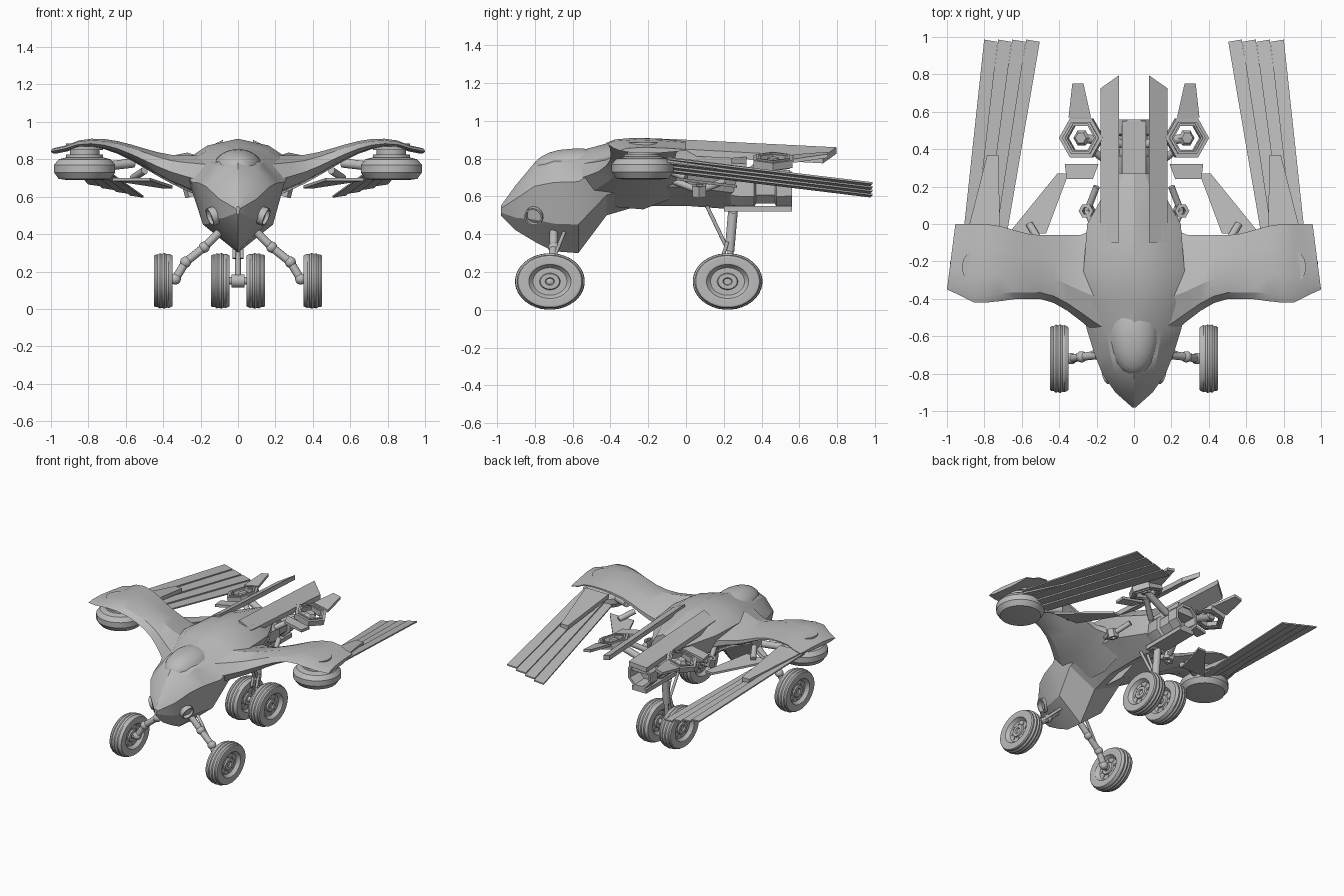
import bpy, bmesh, math
from mathutils import Vector

if "Cube" in bpy.data.objects:
    bpy.data.objects.remove(bpy.data.objects["Cube"])

shade = (.5, .5, .5, 1)
grey = bpy.data.materials.new("hull_grey")
grey.use_nodes = True
grey.diffuse_color = shade
grey.node_tree.nodes["Principled BSDF"].inputs["Base Color"].default_value = shade

X_AXIS, Y_AXIS, Z_AXIS = Vector((1, 0, 0)), Vector((0, 1, 0)), Vector((0, 0, 1))


def loft(name, rings, mirror=True, loop=False):
    """Skin matching rings of points; the ends are capped unless they loop."""
    bm = bmesh.new()
    rows = [[bm.verts.new(point) for point in ring] for ring in rings]
    pairs = list(zip(rows, rows[1:]))
    if loop:
        pairs.append((rows[-1], rows[0]))
    else:
        bm.faces.new(rows[0])
        bm.faces.new(rows[-1])
    for near, far in pairs:
        for i in range(len(near)):
            bm.faces.new((near[i - 1], near[i], far[i], far[i - 1]))
    bmesh.ops.recalc_face_normals(bm, faces=bm.faces)
    mesh = bpy.data.meshes.new(name)
    bm.to_mesh(mesh)
    bm.free()
    mesh.materials.append(grey)
    part = bpy.data.objects.new(name, mesh)
    bpy.context.collection.objects.link(part)
    bpy.ops.object.select_all(action='DESELECT')
    part.select_set(True)
    bpy.context.view_layer.objects.active = part
    bpy.ops.object.shade_smooth_by_angle(angle=math.radians(25))
    if mirror:
        part.modifiers.new("mirror", 'MIRROR')


def lathe(name, profile, centre, axis, sides=16, squash=(1, 1, 1), mirror=True, loop=False):
    """Revolve (radius, height) points about an axis through the centre."""
    turn = Vector(axis).to_track_quat('Z', 'Y')
    rings = []
    for radius, height in profile:
        angles = [math.tau * (i + .5) / sides for i in range(sides)]
        spots = [Vector((radius * math.cos(a), radius * math.sin(a), height)) for a in angles]
        rings.append([Vector(centre) + (turn @ spot) * Vector(squash) for spot in spots])
    loft(name, rings, mirror, loop)


def rod(name, start, end, radius, mirror=True):
    span = Vector(end) - Vector(start)
    lathe(name, [(radius, 0), (radius, span.length)], start, span, mirror=mirror)


def collar(name, outer, inner, half, centre, axis, sides):
    profile = [(outer, -half), (outer, half), (inner, half), (inner, -half)]
    lathe(name, profile, centre, axis, sides, loop=True)


def ball(name, centre, size, axis=Z_AXIS, mirror=True):
    angles = [math.pi * (i + .1) / 12 for i in range(12)]
    profile = [(math.sin(a), -math.cos(a)) for a in angles]
    lathe(name, profile, centre, axis, 20, size, mirror)


def panel(name, start, end, wide, narrow, thick, slope=0, sweep=0, mirror=True):
    """Tapered slab from start to end; slope tilts it outward, sweep rakes its tip."""
    top = []
    for base, half, rake in ((start, wide / 2, 0), (end, narrow / 2, sweep)):
        edge = [Vector(base) + Vector((s * half, s * rake, s * half * slope)) for s in (-1, 1)]
        top += edge if base is start else edge[::-1]
    loft(name, [top, [point - Z_AXIS * thick for point in top]], mirror)


def ease(value, low, high):
    t = min(max((value - low) / (high - low), 0), 1)
    return t * t * (3 - 2 * t)


# Fuselage: every section is the same faceted diamond set by y, top, half width and keel
rings = []
for y, top, width, keel in ((-.98, .55, .01, .5), (-.9, .66, .1, .42), (-.8, .78, .17, .36),
                            (-.7, .83, .21, .31), (-.57, .84, .25, .3), (-.42, .88, .29, .5),
                            (-.25, .91, .27, .55), (0, .9, .25, .55), (.27, .84, .1, .53)):
    tall = top - keel
    half = [(width * .6, top - tall * .1), (width, keel + tall * .7), (width * .75, keel + tall * .28)]
    outline = [(0, top)] + half + [(0, keel)] + [(-x, z) for x, z in reversed(half)]
    rings.append([(x, y, z) for x, z in outline])
loft("fuselage", rings, mirror=False)

# Canopy and flush nose intakes
ball("canopy", (0, -.58, .75), (.135, .23, .105), Z_AXIS - Y_AXIS * .2, mirror=False)
collar("nose_intake", .05, .042, .03, (.125, -.8, .5), (1, -.3, -.4), 16)

# Wing: an aerofoil swept along a gull curve that thins and droops toward the tip
aerofoil = ((0, .6), (.1, .2), (.35, 0), (.7, .15), (1, .4), (1, .6), (.6, 1), (.15, .9))
rings = []
for i in range(1, 15):
    x = i / 14
    lead = -.72 + .32 * ease(x, -.05, .52) - .02 * ease(x, .6, .8) + .07 * ease(x, .85, 1)
    trail = .1 - .16 * ease(x, 0, .3) + .06 * ease(x, .5, .8)
    top = .82 + .09 * ease(x, .3, .75) - .05 * ease(x, .8, 1)
    thick = .03 + .3 * (1 - x) ** 2
    rake = .045 * ease(x, .8, 1)
    rings.append([(x - rake * along, lead + along * (trail - lead), top - down * thick)
                  for along, down in aerofoil])
loft("wing", rings)

# Wing tip pods
pod = Vector((.82, -.23, .75))
lathe("tip_pod", [(.1, -.06), (.14, -.055), (.165, -.02), (.165, .02), (.14, .05), (.1, .06)],
      pod, Z_AXIS, 24)
for radius, rise in ((.1, .06), (.08, .09), (.1, .12)):
    lathe("pod_hub", [(radius, -.02), (radius, .015)], pod + Z_AXIS * rise, Z_AXIS, 20)

# Fanned trailing blades, each a step lower than its outer neighbour
for i in range(4):
    drop = Z_AXIS * i * .02
    front, back = Vector((.885, -.1, .8)), Vector((.765, .98, .67))
    panel("trailing_blade", front - drop - X_AXIS * i * .055, back - drop - X_AXIS * i * .075,
          .065, .072, .01, slope=.15, sweep=.006)
panel("blade_cover", (.81, -.1, .81), (.755, .37, .75), .19, .06, .03)
panel("inner_flap", (.57, -.05, .7), (.38, .27, .66), .2, .06, .015)
rod("flap_arm", (.5, -.1, .74), (.56, 0, .7), .02)
rod("pod_arm", (.56, -.1, .78), pod, .025)

# Long tail fins above the engine
panel("tail_fin", (.13, -.1, .88), (.13, .76, .835), .1, .1, .035, slope=-.5, sweep=-.035)

# Rear engine with an open nozzle, held in a cradle
lathe("rear_engine", [(.08, -.06), (.105, 0), (.105, .08), (.085, .09), (.085, .19), (.105, .2),
                      (.1, .28), (.08, .28), (.07, .18)],
      (0, .28, .64), Y_AXIS, 8, mirror=False)
panel("engine_cradle", (0, .2, .55), (0, .56, .55), .12, .12, .03, mirror=False)
panel("engine_block", (0, .26, .74), (0, .55, .74), .13, .13, .08, mirror=False)

# Side thrusters: hexagonal rings between two flaps
thruster = Vector((.28, .46, .785))
tilt = Z_AXIS + X_AXIS * .25
collar("thruster_ring", .12, .075, .02, thruster, tilt, 6)
collar("thruster_lip", .1, .085, .028, thruster, tilt, 6)
lathe("thruster_core", [(.03, -.02), (.045, 0), (.03, .02)], thruster, tilt, 6)
rod("thruster_spoke", (.07, .43, .7), thruster, .025)
rod("thruster_brace", (.1, .3, .7), (.23, .4, .78), .02)
panel("rear_flap", (.29, .57, .81), (.3, .75, .83), .12, .06, .02, slope=-.2)
panel("front_flap", (.29, .24, .79), (.28, .32, .79), .14, .18, .02, slope=-.2)
nozzle = Vector((.25, .07, .63))
collar("side_nozzle", .04, .02, .03, nozzle, tilt, 6)
for y in (-.06, .2):
    rod("nozzle_arm", (.2, y, .68), nozzle, .018)

# Wheels: grooved tyre with dished rim, and a circle of bolts on each face
tyre = [(.02, .025), (.025, .035), (.05, .035), (.055, .025), (.09, .025)]
rim = [(radius, -height) for radius, height in reversed(tyre)]
for i in range(25):
    a = math.pi * (i / 16 - .28)
    groove = .006 if i in (10, 12, 14) else 0
    across = min(max(math.cos(a) * 1.25, -1), 1)
    tyre.append((.14 + .045 * math.sin(a) - groove, .05 * across))
oval = (1, 1, .81)
front_hub, rear_hub = Vector((.4, -.72, .15)), Vector((.095, .22, .15))
for label, hub in (("front", front_hub), ("rear", rear_hub)):
    lathe(label + "_wheel", tyre + rim, hub, X_AXIS, 36, oval)
    for i in range(8):
        a = math.tau * i / 8
        bolt = Vector((0, math.cos(a), math.sin(a))) * Vector(oval) * .07
        rod(label + "_wheel_bolt", hub + bolt - X_AXIS * .03, hub + bolt + X_AXIS * .03, .01)

# Front legs: jointed links from the keel out to the hubs
knees = [Vector(p) for p in ((.1, -.7, .41), (.18, -.7, .33), (.28, -.71, .25), (.335, -.72, .16))]
for start, end in zip(knees, knees[1:] + [front_hub]):
    rod("front_leg_link", start, end, .022)
    ball("front_leg_joint", end, (.03, .03, .03))
rod("front_leg_strut", (.1, -.64, .42), knees[2], .01)

# Rear leg: axle, telescoping strut and braces
rod("rear_axle", rear_hub * Vector((-1, 1, 1)), rear_hub, .02, mirror=False)
rod("rear_axle_block", (-.035, .22, .15), (.035, .22, .15), .035, mirror=False)
rod("rear_leg_lower", (0, .22, .15), (0, .24, .36), .016, mirror=False)
rod("rear_leg_sleeve", (0, .23, .31), (0, .25, .54), .026, mirror=False)
rod("rear_leg_pivot", (-.05, .25, .53), (.05, .25, .53), .022, mirror=False)
rod("rear_leg_brace", (.01, .22, .32), (.03, .11, .55), .01)
rod("rear_leg_damper", (.02, .19, .27), (.02, .22, .36), .01)
